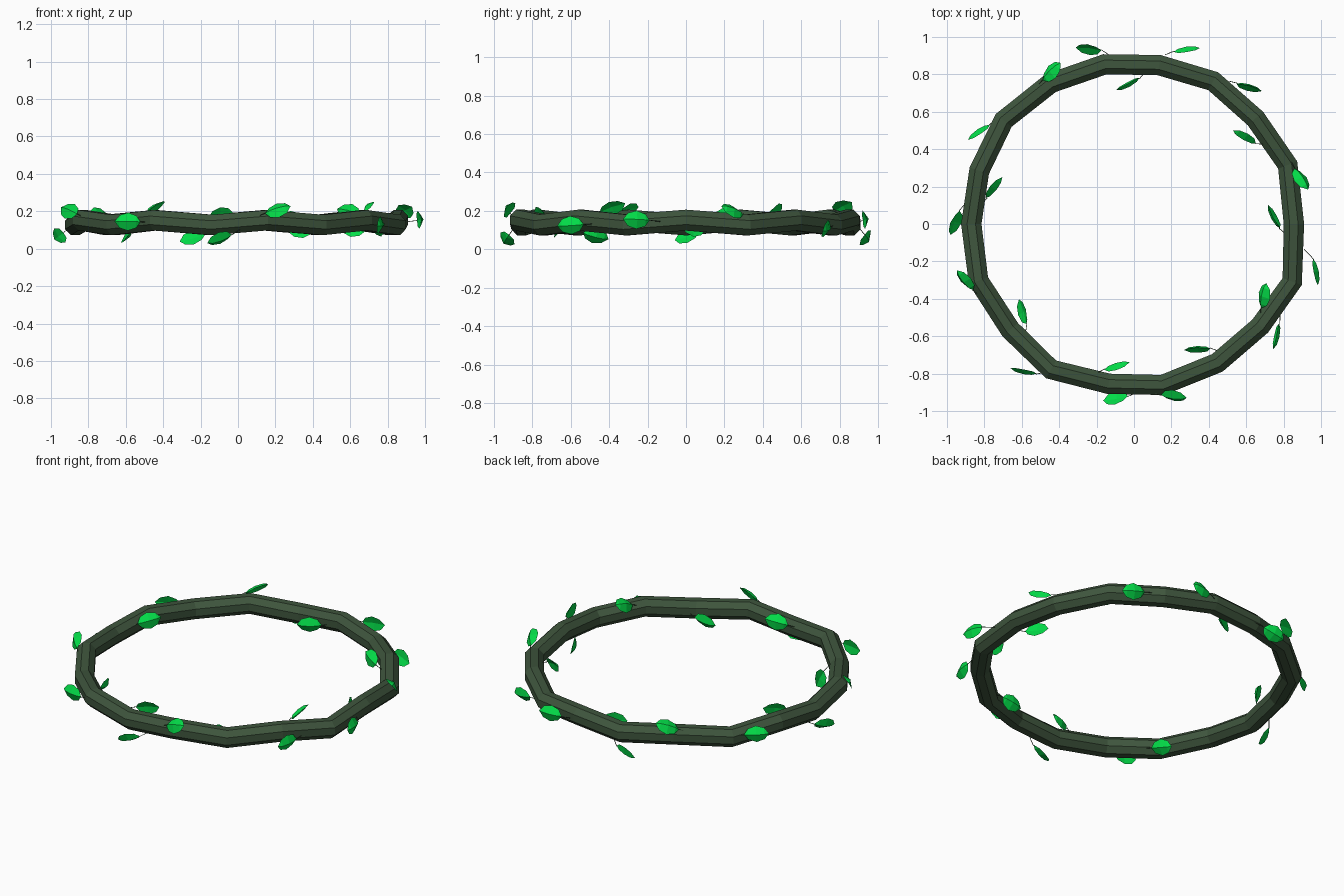
import bpy, bmesh, math
from mathutils import Vector

if "Cube" in bpy.data.objects:
    bpy.data.objects.remove(bpy.data.objects["Cube"])


def material(name, col):
    m = bpy.data.materials.new(name)
    m.diffuse_color = (*col, 1)
    m.use_nodes = True
    m.node_tree.nodes["Principled BSDF"].inputs["Base Color"].default_value = m.diffuse_color
    return m


bark = material("dark mossy bark", (0.048, 0.09, 0.046))
green = material("leaf green", (0.001, 0.72, 0.065))


def finish(bm, name, mat):
    bmesh.ops.recalc_face_normals(bm, faces=bm.faces)
    me = bpy.data.meshes.new(name)
    bm.to_mesh(me)
    bm.free()
    me.materials.append(mat)
    ob = bpy.data.objects.new(name, me)
    bpy.context.collection.objects.link(ob)
    return ob


def tube(bm, rings):
    """Join pairs of vertex rings with quads."""
    for a, b in rings:
        n = len(a)
        for i in range(n):
            bm.faces.new((a[i], a[(i + 1) % n], b[(i + 1) % n], b[i]))


# Wavy branch bent into a ring: centre radius and angle of each bend
RADII = [.855, .88, .86, .873, .86, .868, .875, .89, .875,
         .87, .885, .87, .895, .865, .874, .866, .868, .90]
ANGLES = [0, 21, 41, 61, 81, 100.3, 120.6, 141.5, 161,
          180, 200, 220.5, 240.3, 261, 280, 301, 321, 340]
TUBE_R, SIDES, MID_Z = 0.059, 8, 0.140
bm = bmesh.new()
rings = []
for i, (r, deg) in enumerate(zip(RADII, ANGLES)):
    t = math.radians(deg)
    z = MID_Z + (0.012 if i % 2 == 0 else -0.013)
    ring = []
    for k in range(SIDES):
        a = math.tau * (k + 0.5) / SIDES
        rr = r + TUBE_R * math.cos(a)
        ring.append(bm.verts.new((rr * math.cos(t), rr * math.sin(t),
                                  z + TUBE_R * math.sin(a))))
    rings.append(ring)
tube(bm, [(rings[i], rings[(i + 1) % len(rings)]) for i in range(len(rings))])
finish(bm, "branch_ring", bark)

# Leaf centres (x, y, z) and growth direction round the ring (1 = anticlockwise)
LEAVES = [
    (-.24, .94, .055, 1), (.28, .935, .155, -1), (-.03, .745, .13, 1),
    (-.445, .815, .225, -1), (.615, .735, .105, -1), (.59, .46, .20, 1),
    (.895, .245, .205, -1), (.745, .035, .11, 1), (.975, -.255, .155, -1),
    (.69, -.385, .22, 1), (.765, -.60, .125, -1), (.34, -.665, .10, -1),
    (.21, -.925, .21, 1), (-.095, -.935, .05, -1), (-.095, -.755, .18, 1),
    (-.59, -.79, .145, -1), (-.59, -.47, .068, -1), (-.905, -.305, .205, -1),
    (-.96, .01, .065, 1), (-.745, .19, .18, -1), (-.83, .495, .155, 1),
]
# Half outline: (distance along, half width, height of midrib)
OUTLINE = [(-.046, .032, .008), (0, .048, .013), (.046, .034, .008)]
TILT = math.radians(26)


def stem(n, a, b, side):
    bm = bmesh.new()
    up = (b - a).normalized().cross(side).normalized()
    ends = [[bm.verts.new(p + .0022 * (math.cos(q) * side + math.sin(q) * up))
             for q in (0, math.tau / 3, 2 * math.tau / 3)] for p in (a, b)]
    tube(bm, [ends])
    finish(bm, f"stem_{n}", bark)


def leaf(n, x, y, z, sgn):
    c = Vector((x, y, z))
    out = Vector((x, y, 0)).normalized()
    tang = Vector((-out.y, out.x, 0)) * sgn
    core = out * 0.865 + Vector((0, 0, MID_Z))
    nor = (c - core).normalized()
    # tip leans away from the branch
    u = tang * math.cos(TILT) + nor * math.sin(TILT)
    w = nor * math.cos(TILT) - tang * math.sin(TILT)
    v = w.cross(u).normalized()
    bm = bmesh.new()

    def pt(a, b, h):
        return bm.verts.new(c + u * a + v * b + w * h)

    # closed, slightly folded blade: outer and inner skins share the rim
    base, tip = pt(-.069, 0, -.004), pt(.073, 0, -.006)
    rims = [[pt(a, s * b, -.010) for a, b, _ in OUTLINE] for s in (1, -1)]
    for lift in (0, -.012):
        rib = [pt(a, 0, h + lift) for a, _, h in OUTLINE]
        for rim in rims:
            polys = [(base, rim[0], rib[0]), (rim[-1], tip, rib[-1])]
            polys += [(rim[i], rim[i + 1], rib[i + 1], rib[i]) for i in range(2)]
            for p in polys:
                bm.faces.new(p)
    finish(bm, f"leaf_{n}", green)
    stem(n, core + nor * 0.05 - tang * 0.10, c - u * .066, v)


for n, data in enumerate(LEAVES, 1):
    leaf(n, *data)
